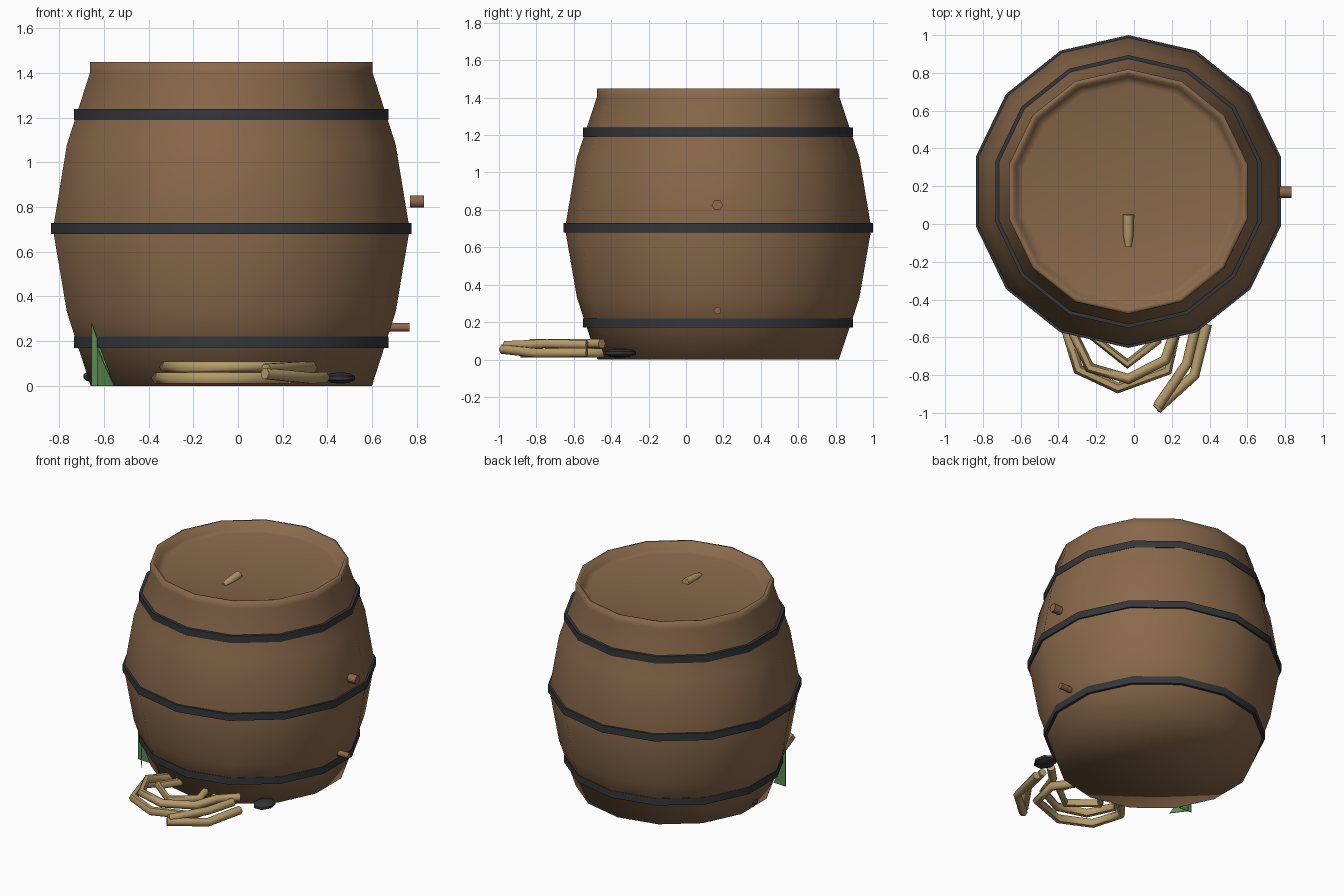
import bpy, bmesh, math
from mathutils import Vector

if "Cube" in bpy.data.objects:
    bpy.data.objects.remove(bpy.data.objects["Cube"])

CX, CY, SIDES = -0.03, 0.172, 14      # barrel axis and side count


def material(name, rgb):
    m = bpy.data.materials.new(name)
    m.diffuse_color = (*rgb, 1)
    m.use_nodes = True
    m.node_tree.nodes["Principled BSDF"].inputs["Base Color"].default_value = m.diffuse_color
    return m


WOOD = material("barrel_wood", (0.25, 0.139, 0.069))
IRON = material("dark_iron", (0.034, 0.037, 0.042))
ROPE = material("tan_rope", (0.47, 0.33, 0.145))
PEG = material("peg_wood", (0.27, 0.135, 0.068))
GRASS = material("grass_green", (0.10, 0.26, 0.085))
STONE = material("dark_stone", (0.034, 0.034, 0.038))


def finish(name, bm, mat, smooth=None):
    bmesh.ops.recalc_face_normals(bm, faces=bm.faces)
    me = bpy.data.meshes.new(name)
    bm.to_mesh(me)
    bm.free()
    ob = bpy.data.objects.new(name, me)
    bpy.context.collection.objects.link(ob)
    me.materials.append(mat)
    if smooth:
        bpy.ops.object.select_all(action='DESELECT')
        ob.select_set(True)
        bpy.context.view_layer.objects.active = ob
        bpy.ops.object.shade_smooth_by_angle(angle=math.radians(smooth))
    return ob


def lathe(name, profile, mat, closed=False, smooth=35):
    """Turn a (radius, z) profile about the barrel axis; open ends get a fan cap."""
    bm = bmesh.new()
    rings = []
    for r, z in profile:
        angles = [math.pi / 2 + 2 * math.pi * i / SIDES for i in range(SIDES)]
        rings.append([bm.verts.new((CX + r * math.cos(a), CY + r * math.sin(a), z))
                      for a in angles])
    pairs = list(zip(rings, rings[1:]))
    if closed:
        pairs.append((rings[-1], rings[0]))
    for a, b in pairs:
        for i in range(SIDES):
            j = (i + 1) % SIDES
            bm.faces.new((a[i], a[j], b[j], b[i]))
    if not closed:
        caps = [bm.faces.new(rings[0]), bm.faces.new(rings[-1])]
        bmesh.ops.poke(bm, faces=caps)
    return finish(name, bm, mat, smooth)


def tube(name, points, radius, mat, res=1, radii=None):
    """Round rope or rod along a straight-segment path."""
    cu = bpy.data.curves.new(name, 'CURVE')
    cu.dimensions = '3D'
    cu.bevel_depth = radius
    cu.bevel_resolution = res
    cu.use_fill_caps = True
    sp = cu.splines.new('POLY')
    sp.points.add(len(points) - 1)
    for i, p in enumerate(points):
        sp.points[i].co = (*p, 1)
        sp.points[i].radius = radii[i] if radii else 1
    tmp = bpy.data.objects.new(name + "_path", cu)
    bpy.context.collection.objects.link(tmp)
    me = bpy.data.meshes.new_from_object(
        tmp.evaluated_get(bpy.context.evaluated_depsgraph_get()))
    bpy.data.objects.remove(tmp)
    bm = bmesh.new()
    bm.from_mesh(me)
    bmesh.ops.remove_doubles(bm, verts=bm.verts, dist=1e-5)
    return finish(name, bm, mat, 62)


def stone(name, loc, size):
    bm = bmesh.new()
    bmesh.ops.create_uvsphere(bm, u_segments=7, v_segments=5, radius=1)
    for v in bm.verts:
        v.co = Vector(v.co[i] * size[i] + loc[i] for i in range(3))
    return finish(name, bm, STONE, 60)


# Barrel body with raised rim and recessed lid
lathe("barrel", [(0.646, 0), (0.755, 0.33), (0.819, 0.70), (0.755, 1.08),
                 (0.648, 1.405), (0.648, 1.45), (0.622, 1.45), (0.606, 1.40),
                 (0.57, 1.388)], WOOD, smooth=110)

# Iron hoops
for label, z, r in (("lower", 0.17, 0.722), ("middle", 0.68, 0.828), ("upper", 1.19, 0.722)):
    lathe(label + "_hoop", [(r, z), (r, z + 0.05), (r - 0.04, z + 0.05), (r - 0.04, z)],
          IRON, closed=True)

# Side pegs
tube("upper_peg", [(0.770, 0.168, 0.825), (0.833, 0.168, 0.825)], 0.031, PEG)
tube("lower_peg", [(0.66, 0.168, 0.262), (0.768, 0.168, 0.262)], 0.021, PEG)

# Rope end lying on the lid
tube("lid_rope_end", [(CX, -0.12, 1.384), (CX, -0.06, 1.388), (CX, 0.05, 1.395)], 0.029,
     ROPE, radii=[0.6, 0.95, 1.0])

# Rope coils in front of the barrel
tube("lower_coil", [(-0.24, -0.42, 0.035), (-0.36, -0.56, 0.035), (-0.295, -0.77, 0.035),
                    (-0.085, -0.868, 0.035), (0.175, -0.775, 0.035), (0.22, -0.57, 0.035),
                    (0.12, -0.43, 0.035)], 0.029, ROPE)
tube("upper_coil", [(-0.20, -0.42, 0.085), (-0.325, -0.57, 0.085), (-0.235, -0.76, 0.085),
                    (-0.03, -0.82, 0.085), (0.165, -0.72, 0.085), (0.22, -0.56, 0.085),
                    (0.33, -0.45, 0.085)], 0.028, ROPE)
tube("inner_coil", [(-0.12, -0.47, 0.085), (-0.215, -0.60, 0.08), (-0.035, -0.74, 0.08),
                    (0.12, -0.62, 0.08), (0.09, -0.50, 0.08)], 0.027, ROPE)
tube("rope_tail", [(0.385, -0.53, 0.037), (0.32, -0.80, 0.035),
                   (0.12, -0.98, 0.055)], 0.028, ROPE)
tube("rope_tail_upper", [(0.33, -0.53, 0.08), (0.28, -0.74, 0.085),
                         (0.125, -0.965, 0.075)], 0.027, ROPE)

# Stones at the base
stone("front_stone", (0.458, -0.355, 0.035), (0.072, 0.09, 0.026))
stone("left_stone", (-0.65, 0.18, 0.042), (0.045, 0.035, 0.026))

# Grass blades at the left of the base
for label, p, q, h in (("tall", (-0.655, -0.20), (-0.555, -0.205), 0.28),
                       ("short", (-0.63, -0.20), (-0.555, -0.30), 0.17)):
    p, q, up = Vector((*p, 0)), Vector((*q, 0)), Vector((0, 0, 1))
    outline = [p, q, p.lerp(q, 0.2) + up * h * 0.8, p + up * h]
    side = (q - p).cross(up).normalized() * 0.002
    bm = bmesh.new()
    a, b = ([bm.verts.new(c + side * s) for c in outline] for s in (1, -1))
    bm.faces.new(a)
    bm.faces.new(reversed(b))
    for i in range(4):
        bm.faces.new((a[i], b[i], b[i - 3], a[i - 3]))
    finish(label + "_grass_blade", bm, GRASS)
